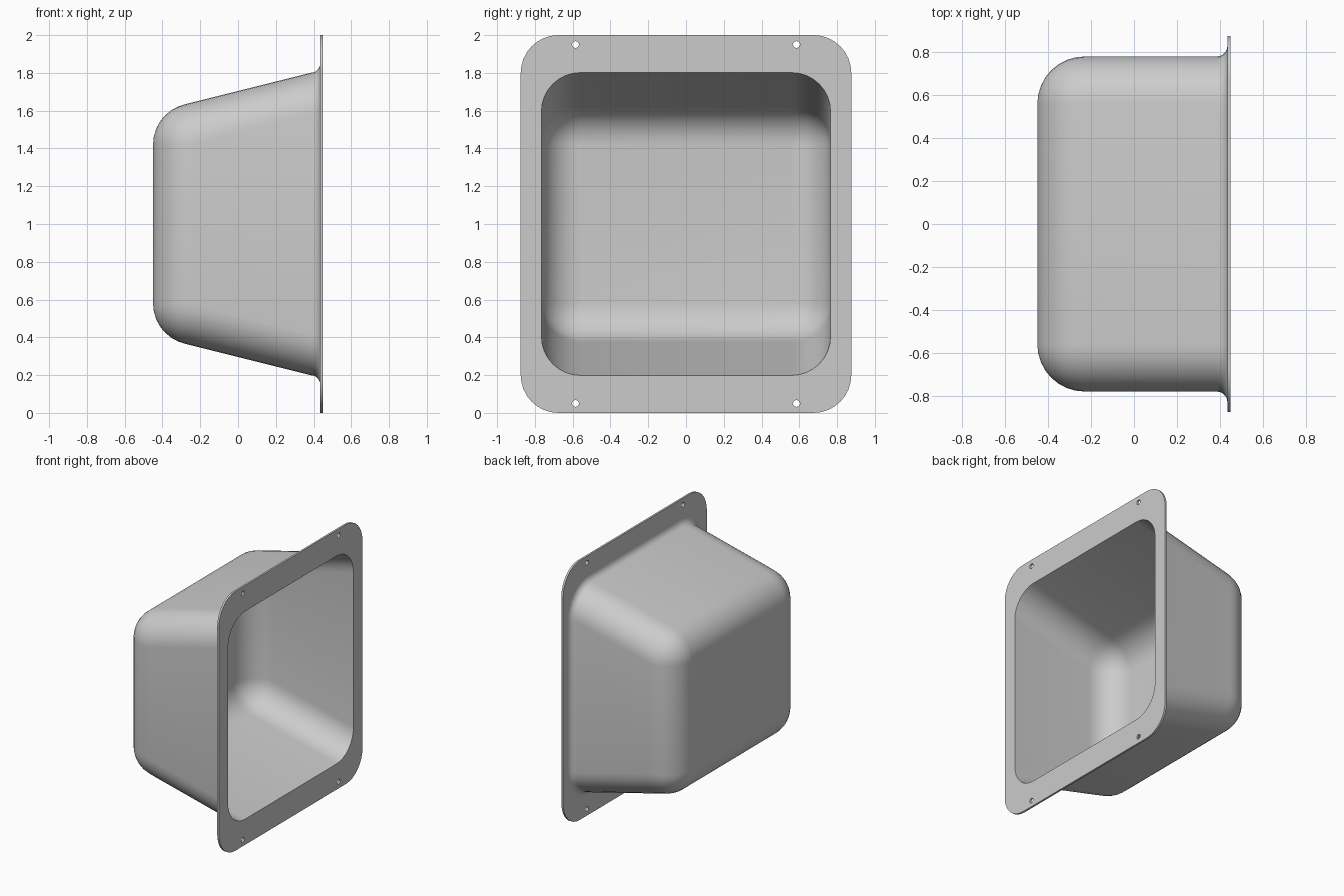
import bpy, bmesh
from math import sin, cos, pi, radians, sqrt

cube = bpy.data.objects.get("Cube")
if cube:
    bpy.data.objects.remove(cube, do_unlink=True)

MID_Z = 1.0        # height of the tub axis
SLOPE = 0.25       # taper of the top and bottom walls
CORE_Y, CORE_Z = 0.56, 0.42   # flat half-sizes of the tub floor
CORE_X = -0.23     # centre depth of the floor fillet
RADIUS, WALL = 0.22, 0.015
FRONT, BACK = 0.45, 0.435     # the two faces of the flange
CORNER_STEPS, FILLET_STEPS = 8, 8


def ring(bm, x, hy, hz, r):
    """Rounded rectangle of vertices across the tub axis."""
    verts = []
    for quarter, (sy, sz) in enumerate([(1, 1), (-1, 1), (-1, -1), (1, -1)]):
        for i in range(CORNER_STEPS + 1):
            a = (quarter + i / CORNER_STEPS) * pi / 2
            verts.append(bm.verts.new((x, sy * (hy - r) + r * cos(a),
                                       MID_Z + sz * (hz - r) + r * sin(a))))
    return verts


def wall_half_height(x, radius):
    return CORE_Z + radius * sqrt(1 + SLOPE ** 2) + SLOPE * (x - CORE_X)


def bowl_sections(radius):
    """Sections from the floor through its fillet to the straight wall."""
    sections = []
    for i in range(FILLET_STEPS + 1):
        a = pi / 2 * i / FILLET_STEPS
        x, r = CORE_X - radius * cos(a), max(radius * sin(a), 0.002)
        tangent_x = CORE_X - radius * SLOPE / sqrt(1 + SLOPE ** 2)
        hz = CORE_Z + r if x < tangent_x else wall_half_height(x, radius)
        sections.append((x, CORE_Y + r, hz, r))
    return sections


# Outer bowl, flared into the back of the flange
sections = bowl_sections(RADIUS)
flare = 0.05
start = BACK - flare
for i in range(6):
    b = pi / 2 * i / 5
    d = flare * (1 - cos(b))
    sections.append((start + flare * sin(b), CORE_Y + RADIUS + d,
                     wall_half_height(start, RADIUS) + d, RADIUS + d))

# Flange rim
sections += [(BACK, 0.875, 1.0, 0.2), (FRONT, 0.875, 1.0, 0.2)]

# Inner bowl, from the opening down to the floor
inner = RADIUS - WALL
sections.append((FRONT, CORE_Y + inner, wall_half_height(FRONT, inner), inner))
sections += reversed(bowl_sections(inner))

# Loft the sections into one closed shell
bm = bmesh.new()
rings = [ring(bm, *s) for s in sections]
for lower, upper in zip(rings, rings[1:]):
    n = len(lower)
    for i in range(n):
        j = (i + 1) % n
        bm.faces.new((lower[i], lower[j], upper[j], upper[i]))
bm.faces.new(rings[0])
bm.faces.new(rings[-1])
bmesh.ops.recalc_face_normals(bm, faces=bm.faces)
mesh = bpy.data.meshes.new("recessed_tub")
bm.to_mesh(mesh)
bm.free()
tub = bpy.data.objects.new("recessed_tub", mesh)
bpy.context.collection.objects.link(tub)

# Four screw holes through the flange
cutters = []
for sy in (-1, 1):
    for sz in (-1, 1):
        bpy.ops.mesh.primitive_cylinder_add(
            vertices=20, radius=0.018, depth=0.08, rotation=(0, pi / 2, 0),
            location=(FRONT, sy * 0.585, MID_Z + sz * 0.95))
        cutter = bpy.context.object
        cutter.name = "screw_hole_cutter"
        cutter.hide_render = True
        cutters.append(cutter)

bpy.ops.object.select_all(action='DESELECT')
tub.select_set(True)
bpy.context.view_layer.objects.active = tub
for cutter in cutters:
    mod = tub.modifiers.new("screw_hole", 'BOOLEAN')
    mod.operation = 'DIFFERENCE'
    mod.solver = 'EXACT'
    mod.object = cutter
    bpy.ops.object.modifier_apply(modifier=mod.name)
for cutter in cutters:
    bpy.data.objects.remove(cutter, do_unlink=True)

bpy.ops.object.shade_smooth_by_angle(angle=radians(30))
